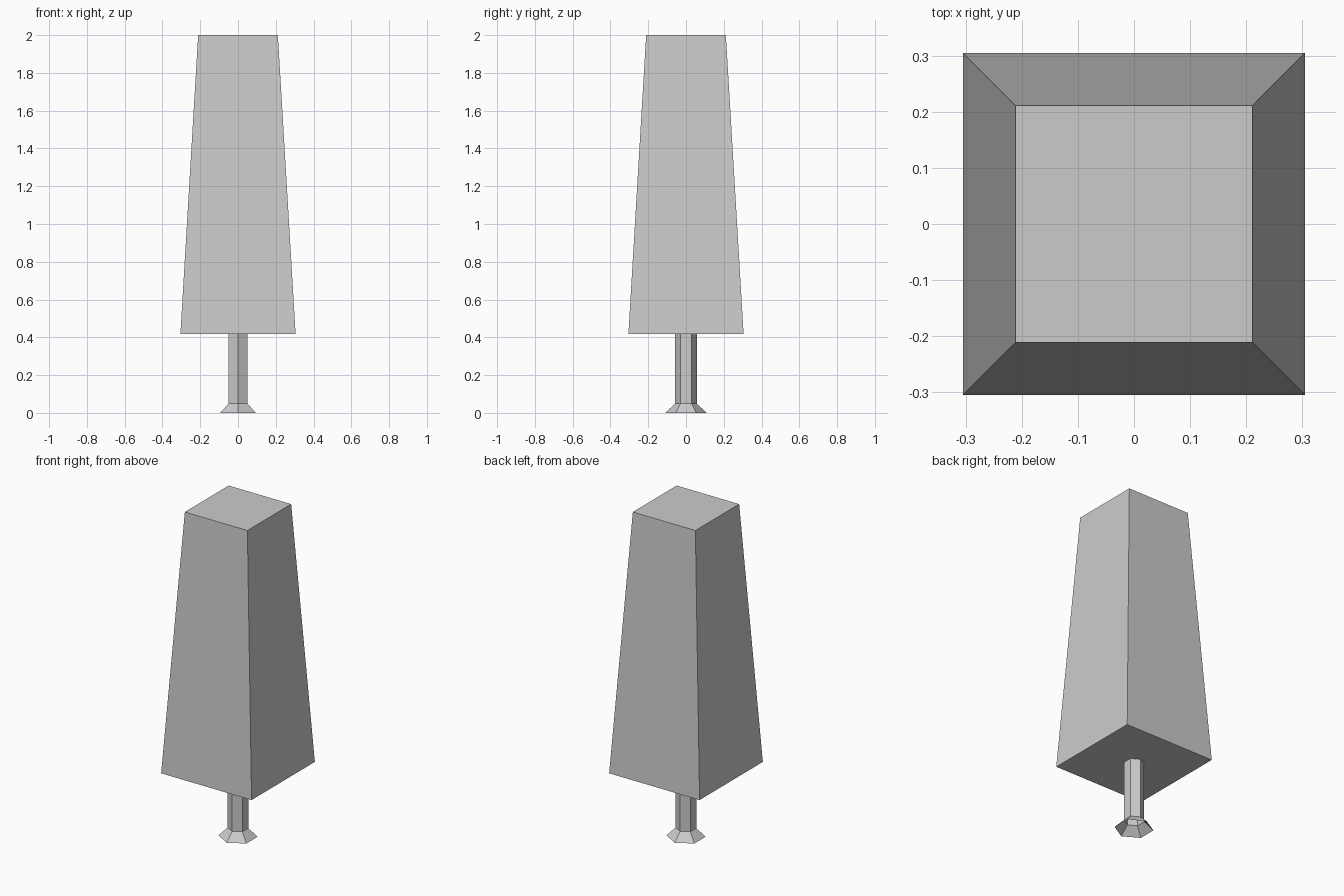
import bpy, bmesh
from math import sin, cos, pi

cube = bpy.data.objects.get("Cube")
if cube:
    bpy.data.objects.remove(cube, do_unlink=True)

grey = bpy.data.materials.new("plain_grey")
grey.use_nodes = True
grey.diffuse_color = (0.6, 0.6, 0.6, 1)
grey.node_tree.nodes["Principled BSDF"].inputs["Base Color"].default_value = grey.diffuse_color


def loft(name, sides, rings, start, capped):
    """Flat-sided tapering part from (radius, height) rings, bottom to top."""
    bm = bmesh.new()
    loops = []
    for radius, z in rings:
        angles = [start + 2 * pi * i / sides for i in range(sides)]
        loops.append([bm.verts.new((radius * cos(a), radius * sin(a), z)) for a in angles])
    for low, high in zip(loops, loops[1:]):
        for i in range(sides):
            j = (i + 1) % sides
            bm.faces.new((low[i], low[j], high[j], high[i]))
    if capped:
        bm.faces.new(loops[0][::-1])
        bm.faces.new(loops[-1])
    mesh = bpy.data.meshes.new(name)
    bm.to_mesh(mesh)
    bm.free()
    mesh.materials.append(grey)
    obj = bpy.data.objects.new(name, mesh)
    bpy.context.collection.objects.link(obj)
    return obj


# Square tapering crown
diagonal = 2 ** 0.5
loft("crown", 4, [(0.305 * diagonal, 0.417), (0.211 * diagonal, 2.0)], pi / 4, True)

# Hexagonal trunk with a flared foot, open underneath
loft("trunk", 6, [(0.109, 0), (0.057, 0.05), (0.057, 0.417)], pi / 2, False)
